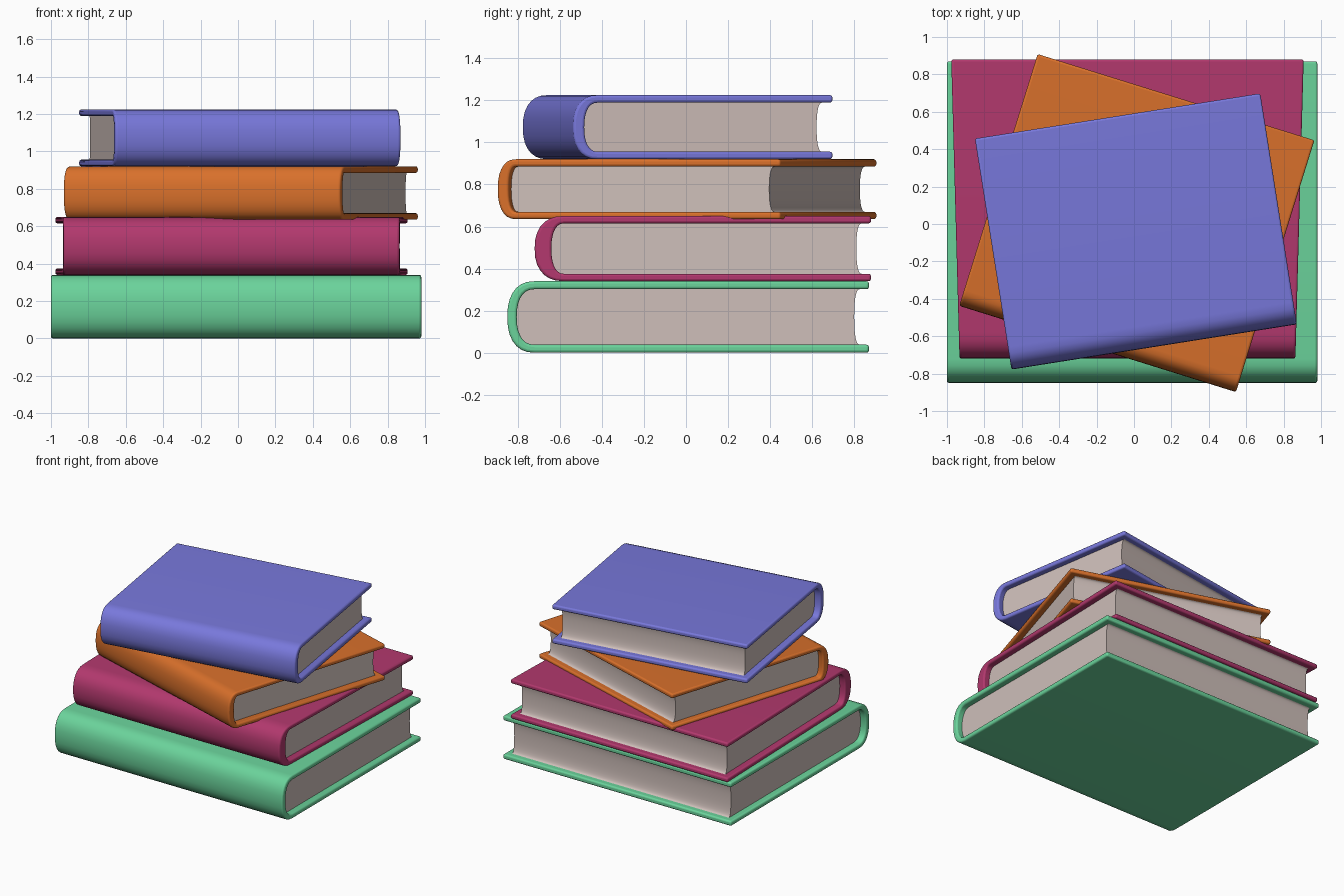
import bpy, bmesh, math

cube = bpy.data.objects.get("Cube")
if cube:
    bpy.data.objects.remove(cube, do_unlink=True)


def material(name, rgb):
    m = bpy.data.materials.new(name)
    m.use_nodes = True
    m.diffuse_color = (*rgb, 1)
    m.node_tree.nodes["Principled BSDF"].inputs["Base Color"].default_value = (*rgb, 1)
    return m


def arc(y_edge, depth, half, steps=14):
    """Rounded curve from top to bottom, bulging from y_edge towards -y."""
    pts = []
    for i in range(steps + 1):
        t = math.pi / 2 - math.pi * i / steps
        s, c = math.sin(t), max(math.cos(t), 0)
        pts.append((y_edge - depth * c ** 0.85, half * math.copysign(abs(s) ** 0.85, s)))
    return pts


def extrude_profile(name, polygons, width, mat, flare, place, bevel):
    """Sweep flat (y, z) polygons along x into a solid."""
    bm = bmesh.new()
    for poly in polygons:
        bm.faces.new([bm.verts.new((-width / 2, y, z)) for y, z in poly])
    bmesh.ops.remove_doubles(bm, verts=bm.verts, dist=1e-5)
    ext = bmesh.ops.extrude_face_region(bm, geom=bm.faces[:], use_keep_orig=True)
    moved = [v for v in ext["geom"] if isinstance(v, bmesh.types.BMVert)]
    bmesh.ops.translate(bm, verts=moved, vec=(width, 0, 0))
    for v in bm.verts:
        v.co.x *= 1 + flare * v.co.y
    bmesh.ops.recalc_face_normals(bm, faces=bm.faces)
    mesh = bpy.data.meshes.new(name)
    bm.to_mesh(mesh)
    bm.free()
    mesh.materials.append(mat)
    ob = bpy.data.objects.new(name, mesh)
    bpy.context.collection.objects.link(ob)
    x, y, z, turn = place
    ob.location = (x, y, z)
    ob.rotation_euler.z = math.radians(turn)
    if bevel:
        mod = ob.modifiers.new("soft_edges", 'BEVEL')
        mod.width, mod.segments, mod.limit_method = bevel, 3, 'ANGLE'
        mod.angle_limit = math.radians(40)
    bpy.ops.object.select_all(action='DESELECT')
    ob.select_set(True)
    bpy.context.view_layer.objects.active = ob
    bpy.ops.object.shade_smooth_by_angle(angle=math.radians(40))


def book(name, mat, w, d, z0, z1, place, bulge, board, spine, flare=0.0):
    half = (z1 - z0) / 2
    inner = half - board
    front, back = -d / 2, d / 2
    spot = (place[0], place[1], (z0 + z1) / 2, place[2])
    # cover: two boards joined by a rounded spine
    outer_line = [(back, half)] + arc(front + bulge, bulge, half) + [(back, -half)]
    hollow = arc(front + bulge, bulge - spine, inner)
    inner_line = [(back, inner)] + hollow + [(back, -inner)]
    strips = [(outer_line[i], outer_line[i + 1], inner_line[i + 1], inner_line[i])
              for i in range(len(outer_line) - 1)]
    extrude_profile(name + "_cover", strips, w, mat, flare, spot, 0.012)
    # pages: block with a slightly hollow fore edge
    fore = arc(back - 0.045, 0.025, inner)
    extrude_profile(name + "_pages", [hollow + fore[::-1]], w - 0.1, paper, flare, spot, 0)


green = material("green cover", (0.147, 0.655, 0.33))
magenta = material("magenta cover", (0.447, 0.04, 0.155))
orange = material("orange cover", (0.69, 0.162, 0.024))
blue = material("blue cover", (0.188, 0.188, 0.71))
paper = material("paper", (0.62, 0.52, 0.49))

# stack from bottom to top
book("bottom_book", green, 1.98, 1.72, 0.0, 0.34, (-0.01, 0.01, 0), 0.13, 0.038, 0.045)
book("second_book", magenta, 1.84, 1.6, 0.34, 0.65, (-0.035, 0.08, 0), 0.14, 0.035, 0.08, 0.03)
book("third_book", orange, 1.55, 1.41, 0.635, 0.92, (0.015, 0.005, -17.3), 0.09, 0.035, 0.055)
book("top_book", blue, 1.545, 1.25, 0.92, 1.225, (0.01, -0.04, 9), 0.12, 0.036, 0.055)
